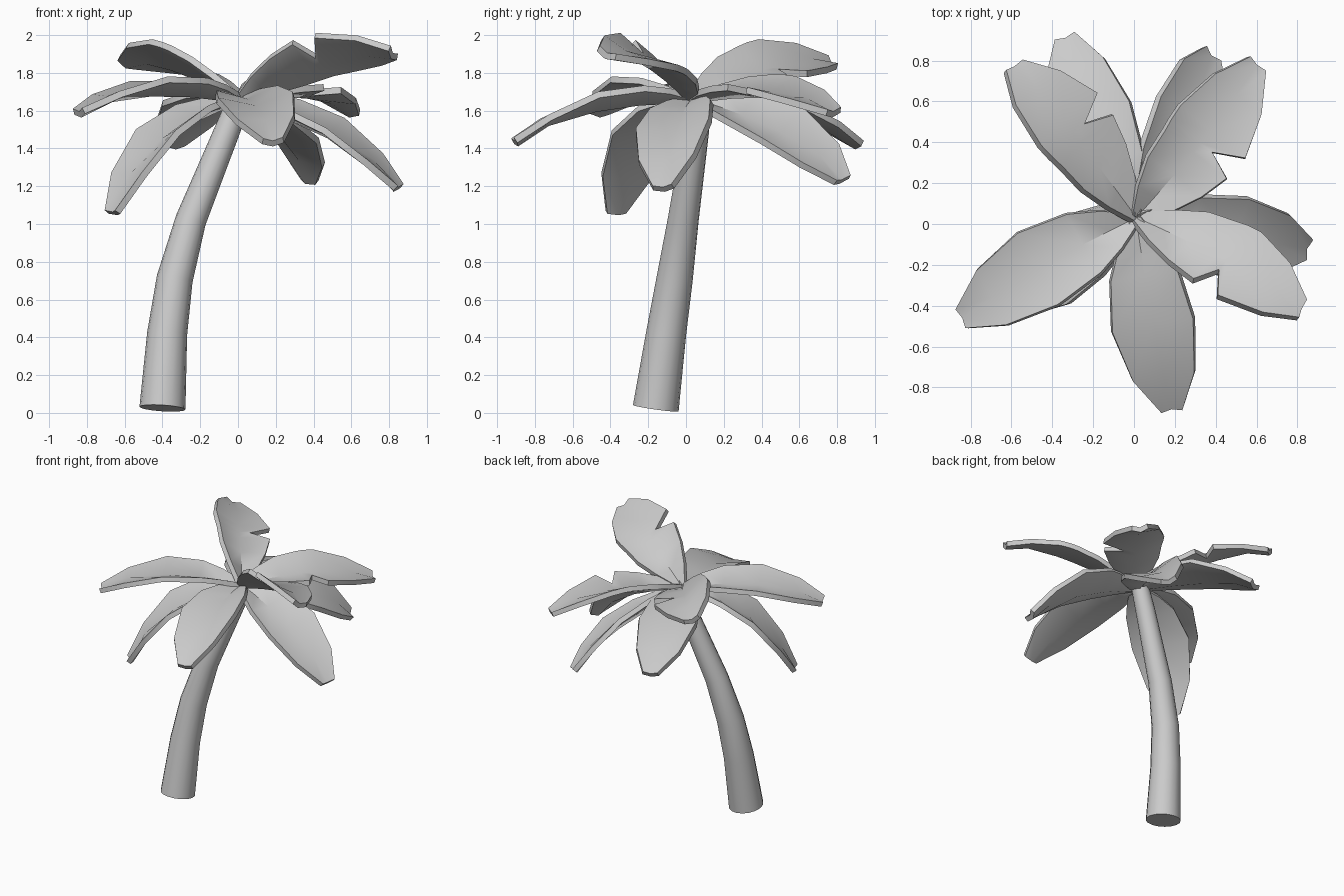
import bpy, math
from mathutils import Vector

if "Cube" in bpy.data.objects:
    bpy.data.objects.remove(bpy.data.objects["Cube"])

UP = Vector((0, 0, 1))
CROWN = Vector((0.01, 0.03, 1.66))


def make_object(name, verts, faces, thickness=0):
    mesh = bpy.data.meshes.new(name)
    mesh.from_pydata(verts, [], faces)
    obj = bpy.data.objects.new(name, mesh)
    bpy.context.collection.objects.link(obj)
    bpy.ops.object.select_all(action='DESELECT')
    obj.select_set(True)
    bpy.context.view_layer.objects.active = obj
    if thickness:
        mod = obj.modifiers.new("thickness", 'SOLIDIFY')
        mod.thickness = thickness
        mod.offset = 0
        bpy.ops.object.modifier_apply(modifier=mod.name)
    bpy.ops.object.shade_smooth_by_angle(angle=math.radians(40))
    return obj


# Trunk: tapered tube swept along a leaning, bent path (x, y, z, radius)
def make_trunk(path, sides=16):
    pts = [Vector(p[:3]) for p in path]
    verts, faces = [], []
    for i, p in enumerate(pts):
        axis = (pts[min(i + 1, len(pts) - 1)] - pts[max(i - 1, 0)]).normalized()
        u = Vector((0, 1, 0)).cross(axis).normalized()
        v = axis.cross(u)
        for k in range(sides):
            a = 2 * math.pi * k / sides
            verts.append(p + path[i][3] * (u * math.cos(a) + v * math.sin(a)))
    for i in range(len(pts) - 1):
        for k in range(sides):
            n = (k + 1) % sides
            a, b = i * sides, (i + 1) * sides
            faces.append((a + k, a + n, b + n, b + k))
    faces.append(tuple(reversed(range(sides))))
    faces.append(tuple(range((len(pts) - 1) * sides, len(pts) * sides)))
    make_object("trunk", verts, faces)


make_trunk([(-0.40, -0.16, 0.025, 0.122), (-0.375, -0.105, 0.42, 0.106),
            (-0.335, -0.06, 0.71, 0.096), (-0.25, -0.015, 1.02, 0.082),
            (-0.055, 0.055, 1.5, 0.068), (0.0, 0.07, 1.64, 0.062)])

# Leaf outline: (position along leaf, left half width, right half width)
PLAIN = [(0, .03, .03), (.13, .11, .11), (.27, .17, .17), (.52, .205, .205),
         (.8, .155, .155), (1, .055, .055)]
TORN = [(0, .03, .03), (.13, .11, .11), (.27, .17, .17), (.42, .19, .205),
        (.48, .2, .075), (.56, .205, .215), (.8, .155, .155), (1, .055, .055)]


def make_leaf(name, middle, tip, roll, outline):
    mid, end = Vector(middle), Vector(tip)
    ctrl = 2 * mid - (CROWN + end) / 2
    verts, faces = [], []
    for i, (t, wl, wr) in enumerate(outline):
        p = CROWN * (1 - t) ** 2 + ctrl * 2 * t * (1 - t) + end * t * t
        tangent = (ctrl - CROWN) * (1 - t) + (end - ctrl) * t
        flat = (end - CROWN).cross(UP).normalized()
        normal = flat.cross(tangent).normalized()
        side = flat * math.cos(roll) + normal * math.sin(roll)
        normal = side.cross(tangent).normalized()
        # Cupped section: edges raised above the centre line
        cup = 0.065 * math.sin(math.pi * min(t + 0.1, 0.9))
        verts += [p - side * wl + normal * cup * 0.4,
                  p - normal * cup * 0.6,
                  p + side * wr + normal * cup * (wr / wl - 0.6)]
        if i:
            a, b = 3 * (i - 1), 3 * i
            faces += [(a, a + 1, b + 1, b), (a + 1, a + 2, b + 2, b + 1)]
    make_object(name, verts, faces, 0.035)


make_leaf("leaf_front_left", (-.45, -.21, 1.73), (-.84, -.46, 1.59), -0.06, PLAIN)
make_leaf("leaf_front", (.09, -.47, 1.65), (.185, -.905, 1.435), -0.08, PLAIN)
make_leaf("leaf_front_right_raised", (.47, -.18, 1.875), (.82, -.42, 1.9), 0.43, TORN)
make_leaf("leaf_right_low", (.48, -.06, 1.51), (.845, -.12, 1.19), -0.15, PLAIN)
make_leaf("leaf_back_right", (.34, .41, 1.72), (.6, .78, 1.59), -0.15, TORN)
make_leaf("leaf_back_right_low", (.25, .49, 1.51), (.375, .825, 1.23), -0.45, PLAIN)
make_leaf("leaf_back_left_raised", (-.3, .46, 1.85), (-.59, .77, 1.85), -0.43, TORN)
make_leaf("leaf_back_left_low", (-.2, .5, 1.62), (-.335, .91, 1.42), 0.0, PLAIN)
make_leaf("leaf_front_left_low", (-.4, -.2, 1.48), (-.66, -.37, 1.06), 0.02, PLAIN)
